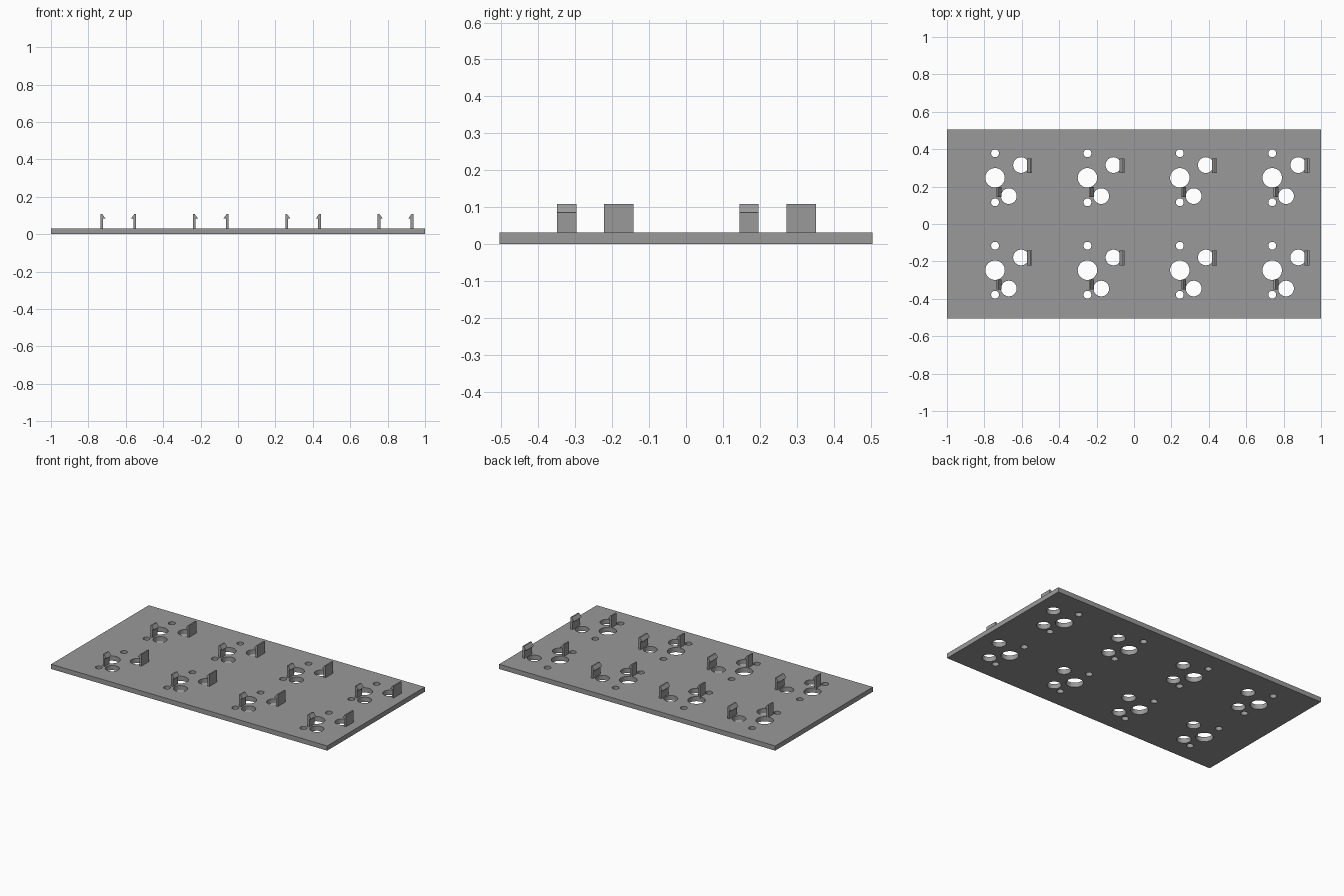
import bpy, bmesh, math

if "Cube" in bpy.data.objects:
    bpy.data.objects.remove(bpy.data.objects["Cube"])

W, D, T = 1.0, 0.505, 0.031           # plate half width, half depth, thickness
PITCH, X0, Y0 = 0.494, -0.743, 0.247  # grid of stations
TOP = 0.108                           # clip height
stations = [(X0 + PITCH * i, Y0 - PITCH * j) for j in range(2) for i in range(4)]

grey = bpy.data.materials.new("grey")
grey.diffuse_color = (0.32, 0.32, 0.32, 1)
grey.use_nodes = True
grey.node_tree.nodes["Principled BSDF"].inputs["Base Color"].default_value = grey.diffuse_color

# Plate: rectangle outline with round holes, filled and extruded
curve = bpy.data.curves.new("plate", 'CURVE')
curve.dimensions = '2D'
curve.fill_mode = 'BOTH'
curve.extrude = T / 2


def outline(points):
    s = curve.splines.new('POLY')
    s.points.add(len(points) - 1)
    for p, (x, y) in zip(s.points, points):
        p.co = (x, y, 0, 1)
    s.use_cyclic_u = True


def circle(cx, cy, r, n=32):
    outline([(cx + r * math.cos(2 * math.pi * k / n),
              cy + r * math.sin(2 * math.pi * k / n)) for k in range(n)])


# Hole offsets from the station centre: x, y, radius
holes = [(0, 0, 0.052), (0, 0.131, 0.021), (0, -0.131, 0.021),
         (0.139, 0.068, 0.042), (0.074, -0.098, 0.042)]
outline([(-W, -D), (W, -D), (W, D), (-W, D)])
for sx, sy in stations:
    for hx, hy, r in holes:
        circle(sx + hx, sy + hy, r)

plate = bpy.data.objects.new("plate", curve)
plate.location.z = T / 2
bpy.context.collection.objects.link(plate)
bpy.context.view_layer.objects.active = plate
plate.select_set(True)
bpy.ops.object.convert(target='MESH')
plate = bpy.context.object
bm = bmesh.new()
bm.from_mesh(plate.data)
bmesh.ops.remove_doubles(bm, verts=bm.verts, dist=1e-5)
bmesh.ops.recalc_face_normals(bm, faces=bm.faces)
bm.to_mesh(plate.data)
bm.free()
plate.data.materials.clear()
plate.data.materials.append(grey)
bpy.ops.object.shade_smooth_by_angle(angle=math.radians(30))

# Hooked clip profile: distance from the outer face, height
profile = [(0, T - 0.01), (0.014, T - 0.01), (0.014, 0.085),
           (0.026, 0.085), (0.009, TOP), (0, TOP)]


def clip_mesh(name, width, side):
    """Clip with its outer face at x = 0 and its hook pointing to side."""
    bm = bmesh.new()
    face = bm.faces.new([bm.verts.new((side * x, -width / 2, z)) for x, z in profile])
    ext = bmesh.ops.extrude_face_region(bm, geom=[face])
    verts = [v for v in ext["geom"] if isinstance(v, bmesh.types.BMVert)]
    bmesh.ops.translate(bm, verts=verts, vec=(0, width, 0))
    bmesh.ops.recalc_face_normals(bm, faces=bm.faces)
    me = bpy.data.meshes.new(name)
    bm.to_mesh(me)
    bm.free()
    me.materials.append(grey)
    return me


# Narrow left clip and wide right clip at every station, hooks facing each other
clips = [("narrow_clip", 0.052, 1, 0.008, -0.076),
         ("wide_clip", 0.079, -1, 0.198, 0.065)]
for name, width, side, ox, oy in clips:
    me = clip_mesh(name, width, side)
    for sx, sy in stations:
        ob = bpy.data.objects.new(name, me)
        ob.location = (sx + ox, sy + oy, 0)
        bpy.context.collection.objects.link(ob)
